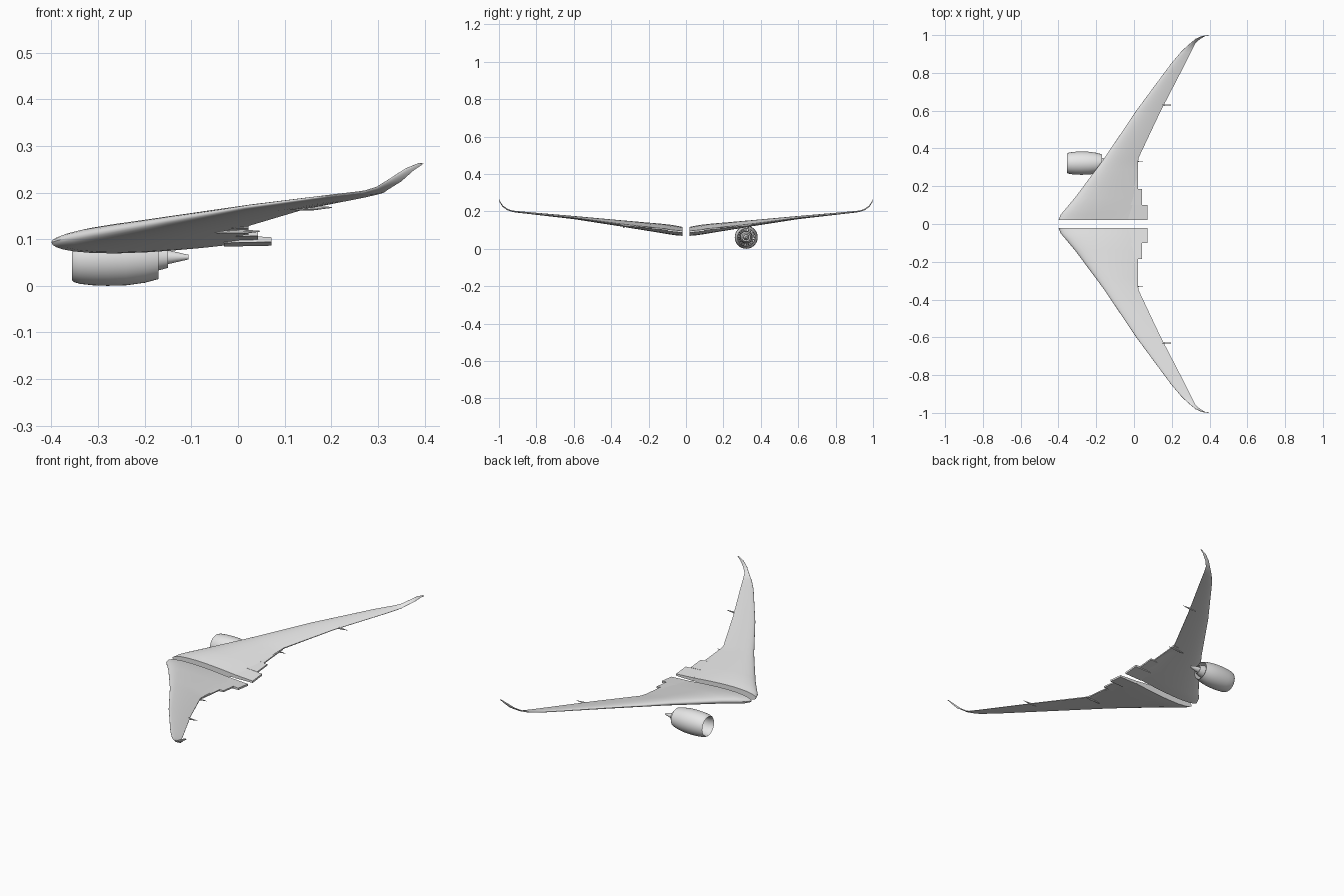
import bpy, bmesh, math
from mathutils import Vector, Matrix

if "Cube" in bpy.data.objects:
    bpy.data.objects.remove(bpy.data.objects["Cube"])

grey = bpy.data.materials.new("light_grey")
grey.diffuse_color = (0.8, 0.8, 0.8, 1)
grey.use_nodes = True
grey.node_tree.nodes["Principled BSDF"].inputs["Base Color"].default_value = grey.diffuse_color


def finish(name, bm, mirror=False, angle=35):
    bmesh.ops.recalc_face_normals(bm, faces=bm.faces)
    me = bpy.data.meshes.new(name)
    bm.to_mesh(me)
    bm.free()
    me.materials.append(grey)
    ob = bpy.data.objects.new(name, me)
    bpy.context.collection.objects.link(ob)
    bpy.ops.object.select_all(action='DESELECT')
    ob.select_set(True)
    bpy.context.view_layer.objects.active = ob
    bpy.ops.object.shade_smooth_by_angle(angle=math.radians(angle))
    if mirror:
        m = ob.modifiers.new("mirror", 'MIRROR')
        m.use_axis = (False, True, False)
        m.use_mirror_merge = False
    return ob


def loft(bm, rings, caps=True, loop=False):
    vs = [[bm.verts.new(p) for p in r] for r in rings]
    n = len(vs[0])
    pairs = list(zip(vs, vs[1:])) + ([(vs[-1], vs[0])] if loop else [])
    for a, b in pairs:
        for i in range(n):
            j = (i + 1) % n
            bm.faces.new((a[i], a[j], b[j], b[i]))
    if caps and not loop:
        bm.faces.new(vs[0])
        bm.faces.new(vs[-1])


# --- wing: aerofoil sections (y, LE x, LE z, TE x, TE z, thickness)
SECTIONS = [
    (0.02, -0.400, 0.093, 0.005, 0.094, 0.046),
    (0.05, -0.388, 0.097, 0.006, 0.097, 0.049),
    (0.08, -0.362, 0.103, 0.008, 0.100, 0.050),
    (0.14, -0.312, 0.112, 0.012, 0.107, 0.047),
    (0.29, -0.200, 0.131, 0.017, 0.124, 0.036),
    (0.35, -0.156, 0.139, 0.024, 0.131, 0.031),
    (0.60, 0.012, 0.168, 0.142, 0.165, 0.016),
    (0.85, 0.197, 0.193, 0.272, 0.190, 0.009),
    (0.91, 0.248, 0.199, 0.302, 0.197, 0.008),
    (0.93, 0.268, 0.202, 0.312, 0.200, 0.007),
    (0.955, 0.296, 0.211, 0.324, 0.208, 0.006),
    (0.98, 0.326, 0.230, 0.350, 0.224, 0.005),
    (0.994, 0.358, 0.251, 0.376, 0.247, 0.004),
    (0.999, 0.388, 0.2635, 0.398, 0.262, 0.002),
]
STEPS = [0, 0.006, 0.025, 0.06, 0.12, 0.22, 0.35, 0.5, 0.65, 0.8, 0.92, 1.0]


def half_thickness(u):
    return (2.97 * math.sqrt(u) - 1.26 * u - 3.516 * u**2
            + 2.843 * u**3 - 1.015 * u**4) + 0.13 * u


rings = []
for k, (y, xl, zl, xt, zt, t) in enumerate(SECTIONS):
    a = SECTIONS[max(k - 1, 0)]
    b = SECTIONS[min(k + 1, len(SECTIONS) - 1)]
    d = Vector((0, b[0] - a[0], (b[2] + b[4] - a[2] - a[4]) / 2)).normalized()
    up = Vector((0, -d.z, d.y)) if k else Vector((0, 0, 1))
    le, te = Vector((xl, y, zl)), Vector((xt, y, zt))
    top = [le.lerp(te, u) + up * half_thickness(u) * t / 2 for u in STEPS]
    low = [le.lerp(te, u) - up * half_thickness(u) * t / 2 for u in STEPS[1:]]
    rings.append(top + low[::-1])
bm = bmesh.new()
loft(bm, rings)
finish("wing", bm, mirror=True)


# --- trailing edge flaps: tapered slabs stepping inwards
def slab(bm, y0, y1, x0, x1, z0, z1, h0, h1, rise):
    def ring(y, dz):
        return [(x0, y, z0 + dz + h0), (x1, y, z1 + dz + h1),
                (x1, y, z1 + dz - h1), (x0, y, z0 + dz - h0)]
    loft(bm, [ring(y0, 0), ring(y1, rise)])


bm = bmesh.new()
slab(bm, 0.02, 0.10, -0.03, 0.072, 0.093, 0.091, 0.009, 0.005, 0.008)
slab(bm, 0.10, 0.185, -0.03, 0.043, 0.104, 0.103, 0.007, 0.004, 0.008)
slab(bm, 0.185, 0.345, -0.03, 0.022, 0.115, 0.113, 0.006, 0.003, 0.014)
finish("flaps", bm, mirror=True, angle=20)

# --- flap track fairings: slim spindles under the trailing edge
bm = bmesh.new()
for y, x0, x1, z in ((0.332, -0.05, 0.047, 0.114), (0.63, 0.10, 0.202, 0.165)):
    rs = []
    for u, r in ((0, 0.001), (0.25, 0.004), (0.6, 0.005), (1, 0.001)):
        rs.append([(x0 + (x1 - x0) * u, y + r * 0.8 * math.cos(i * math.pi / 4),
                    z + 0.003 * u + r * math.sin(i * math.pi / 4)) for i in range(8)])
    loft(bm, rs)
finish("flap_fairings", bm, mirror=True)

# --- engine, lathed about an axis along x
AY, AZ, N = 0.322, 0.0615, 40


def lathe(name, profile, loop):
    bm = bmesh.new()
    rs = [[(x, AY + r * math.cos(2 * math.pi * i / N), AZ + r * math.sin(2 * math.pi * i / N))
           for i in range(N)] for x, r in profile]
    loft(bm, rs, loop=loop)
    finish(name, bm)


lathe("engine_nacelle", [
    (-0.356, 0.050), (-0.352, 0.0535), (-0.338, 0.0575), (-0.31, 0.0605), (-0.28, 0.0615),
    (-0.24, 0.0605), (-0.20, 0.055), (-0.17, 0.047), (-0.17, 0.0455), (-0.21, 0.049),
    (-0.28, 0.049), (-0.33, 0.0455), (-0.351, 0.047)], True)
lathe("engine_core", [
    (-0.315, 0.0005), (-0.305, 0.007), (-0.285, 0.014), (-0.265, 0.017), (-0.262, 0.028),
    (-0.22, 0.034), (-0.18, 0.031), (-0.15, 0.023), (-0.15, 0.021), (-0.165, 0.021),
    (-0.165, 0.016), (-0.145, 0.014), (-0.12, 0.008), (-0.106, 0.005)], False)


# --- fan blades and rear vanes: twisted plates around the axis
def blades(name, count, x, r0, r1, chord, twist0, twist1):
    bm = bmesh.new()
    for k in range(count):
        rot = Matrix.Rotation(2 * math.pi * k / count, 3, 'X')
        rs = []
        for u in (0, 0.5, 1):
            r, a = r0 + (r1 - r0) * u, twist0 + (twist1 - twist0) * u
            c, s = math.cos(a) * chord / 2, math.sin(a) * chord / 2
            h = 0.0004
            rs.append([rot @ Vector((px, py, r)) + Vector((x, AY, AZ)) for px, py in
                       ((-c - h, -s + h), (c - h, s + h), (c + h, s - h), (-c + h, -s - h))])
        loft(bm, rs)
    finish(name, bm)


blades("fan_blades", 20, -0.277, 0.013, 0.0485, 0.018, 0.5, 1.0)
blades("exhaust_vanes", 20, -0.215, 0.032, 0.0485, 0.02, 0.15, 0.25)
